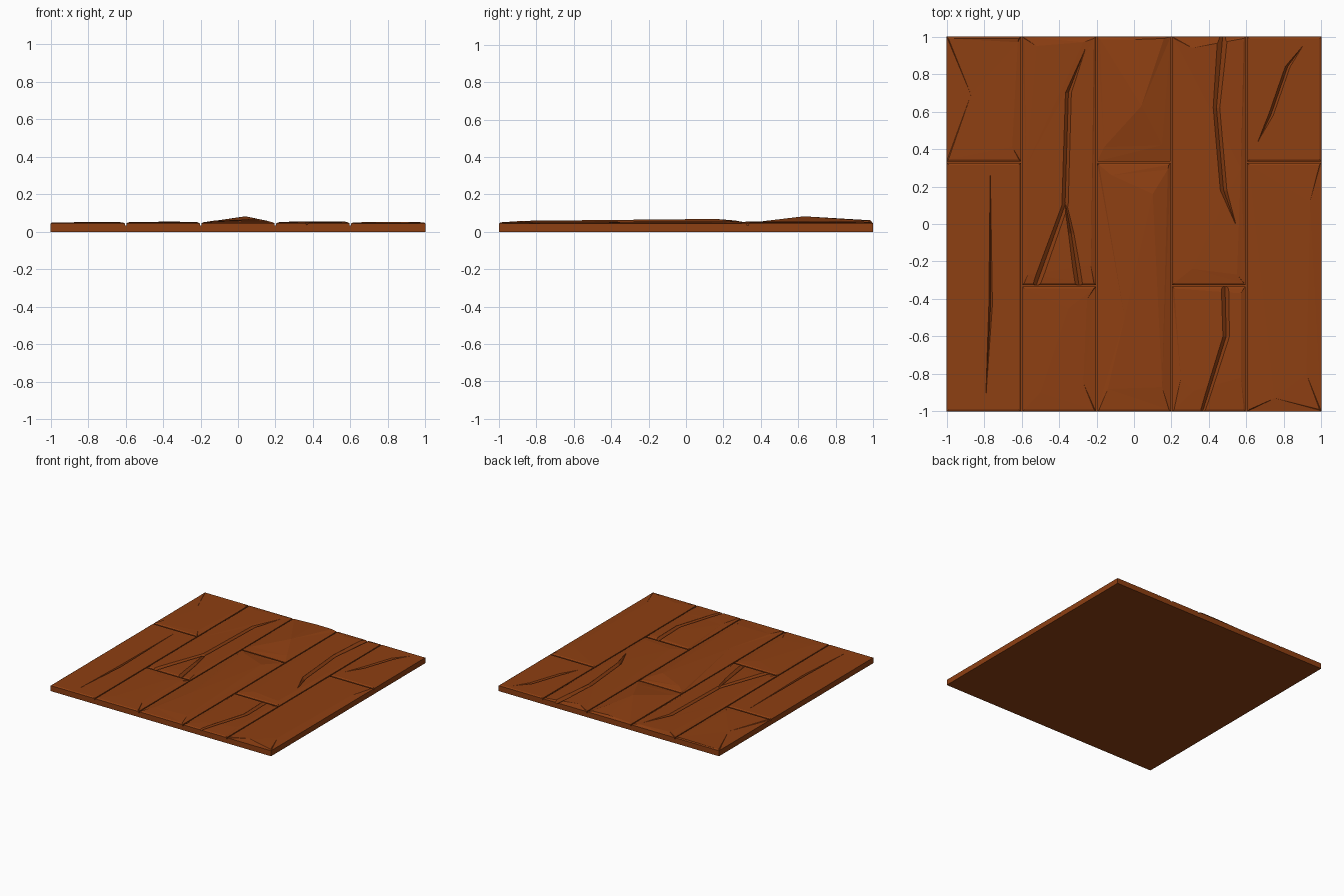
import bpy, bmesh
from mathutils import Vector
from mathutils.geometry import delaunay_2d_cdt

if "Cube" in bpy.data.objects:
    bpy.data.objects.remove(bpy.data.objects["Cube"])

wood = bpy.data.materials.new("wood")
wood.diffuse_color = (0.27, 0.05, 0.006, 1)
wood.use_nodes = True
wood.node_tree.nodes["Principled BSDF"].inputs["Base Color"].default_value = wood.diffuse_color
BASE, RIM, TOP, GAP = 0.034, 0.045, 0.051, 0.004


def make(name, bm):
    bmesh.ops.recalc_face_normals(bm, faces=bm.faces)
    me = bpy.data.meshes.new(name)
    bm.to_mesh(me)
    bm.free()
    ob = bpy.data.objects.new(name, me)
    bpy.context.collection.objects.link(ob)
    me.materials.append(wood)
    return ob


def crack_cutter(path):
    """Tapering V groove along points of (x, y, width)."""
    bm = bmesh.new()
    rows = []
    for x, y, w in path:
        h, floor = w / 2, (0.036 if w > 0.01 else 0.047)
        prof = [(-h, 0.12), (-h, 0.053), (0, floor), (h, 0.053), (h, 0.12)]
        rows.append([bm.verts.new((x + dx, y, z)) for dx, z in prof])
    for a, b in zip(rows, rows[1:]):
        for i in range(5):
            j = (i + 1) % 5
            bm.faces.new((a[i], a[j], b[j], b[i]))
    bm.faces.new(rows[0])
    bm.faces.new(rows[-1])
    return make("crack_cutter", bm)


def plank(name, x0, x1, y0, y1, bumps, cracks=(), inset=0.010):
    """Board with a chamfered rim and a faceted top; bumps are (x, y, z)."""
    x0, x1, y0, y1 = x0 + GAP * (x0 > -1), x1 - GAP * (x1 < 1), y0 + GAP * (y0 > -1), y1 - GAP * (y1 < 1)
    rim = [(x0, y0), (x1, y0), (x1, y1), (x0, y1)]
    pts = [(x, y, RIM) for x, y in rim]
    if inset:
        i = inset
        pts += [(x0 + i, y0 + i, TOP), (x1 - i, y0 + i, TOP),
                (x1 - i, y1 - i, TOP), (x0 + i, y1 - i, TOP)]
    pts += bumps
    out = delaunay_2d_cdt([Vector(p[:2]) for p in pts], [], [], 0, 1e-5)
    bm = bmesh.new()
    tops = [bm.verts.new((v.x, v.y, pts[o[0]][2])) for v, o in zip(out[0], out[3])]
    for f in out[2]:
        bm.faces.new([tops[k] for k in f])
    corner = {o[0]: t for t, o in zip(tops, out[3])}
    low = [bm.verts.new((x, y, BASE - 0.01)) for x, y in rim]
    bm.faces.new(low)
    for k in range(4):
        n = (k + 1) % 4
        bm.faces.new((low[k], low[n], corner[n], corner[k]))
    ob = make(name, bm)
    for path in cracks:
        cut = crack_cutter(path)
        mod = ob.modifiers.new("crack", 'BOOLEAN')
        mod.operation, mod.solver, mod.object = 'DIFFERENCE', 'EXACT', cut
        bpy.context.view_layer.objects.active = ob
        bpy.ops.object.modifier_apply(modifier=mod.name)
        bpy.data.objects.remove(cut)
    return ob


# backing slab
bm = bmesh.new()
bmesh.ops.create_cube(bm, size=1)
for v in bm.verts:
    v.co = (v.co.x * 2, v.co.y * 2, (v.co.z + 0.5) * BASE)
make("backing_slab", bm)

# first column
plank("plank_1_back", -1, -0.6, 0.33, 1,
      [(-0.87, 0.69, 0.051), (-0.65, 0.41, 0.052), (-0.62, 0.97, 0.047)])
plank("plank_1_front", -1, -0.6, -1, 0.33, [],
      [[(-0.767, 0.26, 0.002), (-0.765, -0.43, 0.022), (-0.79, -0.92, 0.002)]])

# second column, with a forked split
plank("plank_2_back", -0.6, -0.2, -0.33, 1,
      [(-0.575, 0.31, 0.052), (-0.567, -0.27, 0.053), (-0.23, -0.22, 0.053),
       (-0.27, 0.97, 0.053), (-0.52, 0.95, 0.052)],
      [[(-0.262, 0.93, 0.002), (-0.35, 0.7, 0.035), (-0.368, 0.1, 0.035),
        (-0.53, -0.35, 0.045)],
       [(-0.368, 0.12, 0.012), (-0.335, -0.05, 0.03), (-0.29, -0.35, 0.045)]])
plank("plank_2_front", -0.6, -0.2, -1, -0.33,
      [(-0.35, -0.45, 0.055), (-0.25, -0.40, 0.052), (-0.27, -0.85, 0.053),
       (-0.5, -0.9, 0.053)])

# third column, warped upward
plank("plank_3_back", -0.2, 0.2, 0.33, 1,
      [(0.04, 0.63, 0.083), (0.16, 0.99, 0.058), (0.15, 0.42, 0.058),
       (-0.16, 0.41, 0.052), (0.02, 0.985, 0.062), (-0.18, 0.985, 0.051)], inset=0)
plank("plank_3_front", -0.2, 0.2, -1, 0.33,
      [(-0.12, 0.26, 0.061), (0.1, 0.16, 0.069), (0.18, 0.29, 0.052),
       (-0.05, -0.5, 0.061), (-0.14, -0.88, 0.054), (0.15, -0.87, 0.059)])

# fourth column
plank("plank_4_back", 0.2, 0.6, -0.33, 1,
      [(0.31, -0.24, 0.056), (0.55, -0.27, 0.055), (0.31, 0.94, 0.055),
       (0.57, 0.3, 0.054)],
      [[(0.475, 1.02, 0.055), (0.44, 0.62, 0.035), (0.478, 0.18, 0.035),
        (0.542, 0.0, 0.002)]])
plank("plank_4_front", 0.2, 0.6, -1, -0.33,
      [(0.57, -0.37, 0.055), (0.57, -0.82, 0.055), (0.32, -0.89, 0.054),
       (0.25, -0.82, 0.053)],
      [[(0.485, -0.31, 0.04), (0.492, -0.6, 0.035), (0.36, -1.02, 0.028)]])

# fifth column
plank("plank_5_back", 0.6, 1, 0.33, 1, [],
      [[(0.9, 0.95, 0.002), (0.82, 0.84, 0.03), (0.73, 0.58, 0.03),
        (0.662, 0.44, 0.002)]])
plank("plank_5_front", 0.6, 1, -1, 0.33,
      [(0.94, 0.12, 0.052), (0.92, -0.8, 0.052), (0.75, -0.93, 0.052)])
